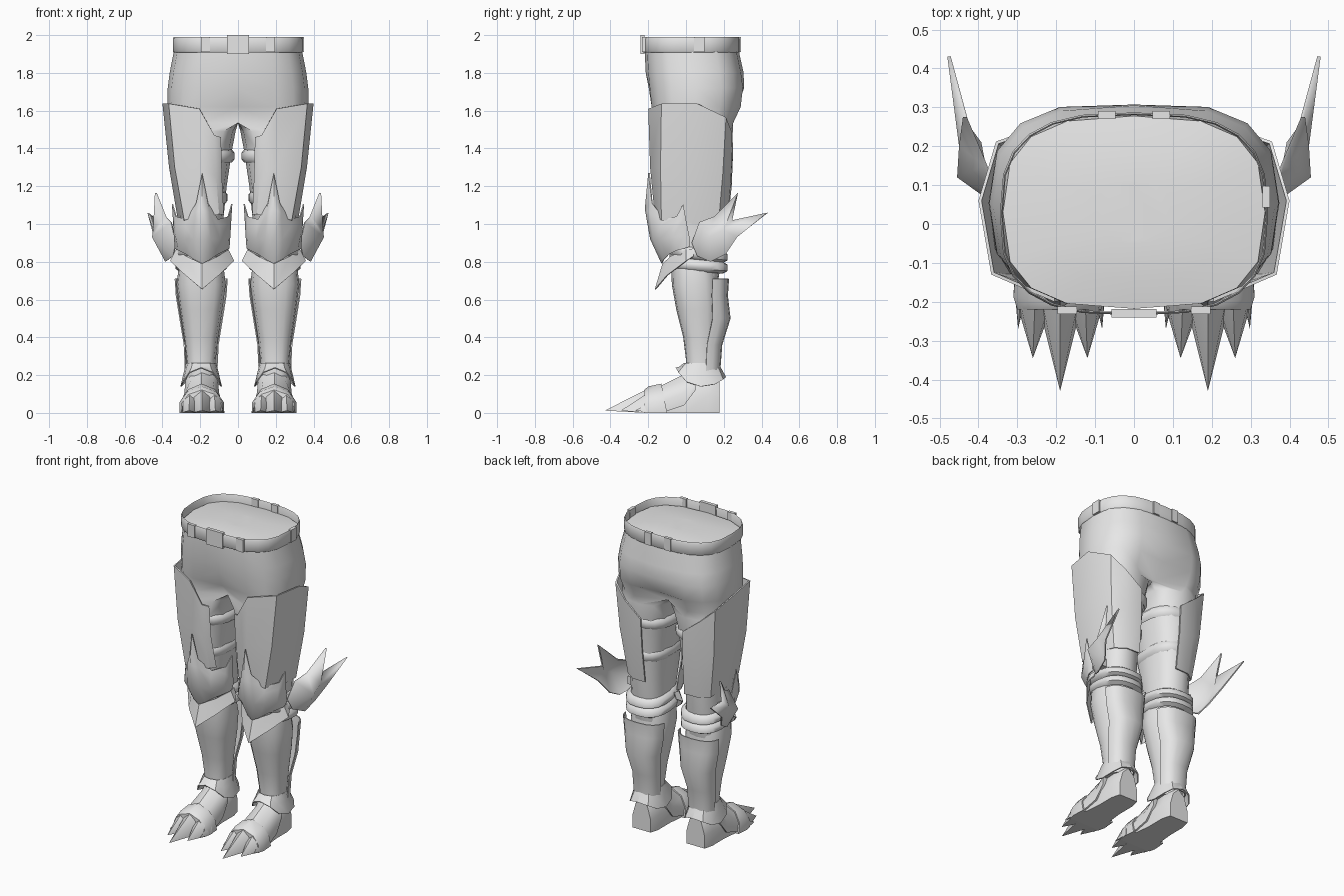
import bpy, bmesh, math

if "Cube" in bpy.data.objects:
    bpy.data.objects.remove(bpy.data.objects["Cube"])

steel = bpy.data.materials.new("light_grey")
steel.diffuse_color = (0.8, 0.8, 0.8, 1)
steel.use_nodes = True
steel.node_tree.nodes["Principled BSDF"].inputs["Base Color"].default_value = steel.diffuse_color
CX = 0.195  # leg centre


def build(name, verts, faces, thick=0, mirror=True, angle=40, seam=False):
    """Mesh object; optional shell thickness and mirroring across x = 0."""
    bm = bmesh.new()
    vs = [bm.verts.new(v) for v in verts]
    for f in faces:
        bm.faces.new([vs[i] for i in f])
    bmesh.ops.recalc_face_normals(bm, faces=bm.faces)
    if thick:
        bmesh.ops.solidify(bm, geom=bm.faces[:], thickness=thick)
        bmesh.ops.recalc_face_normals(bm, faces=bm.faces)
    if seam:  # open the inner wall so both halves join
        inner = [f for f in bm.faces if all(v.co.x < 1e-4 for v in f.verts)]
        bmesh.ops.delete(bm, geom=inner, context='FACES')
    me = bpy.data.meshes.new(name)
    bm.to_mesh(me)
    bm.free()
    me.shade_smooth()
    me.set_sharp_from_angle(angle=math.radians(angle))
    me.materials.append(steel)
    ob = bpy.data.objects.new(name, me)
    bpy.context.collection.objects.link(ob)
    if mirror:
        m = ob.modifiers.new("mirror", 'MIRROR')
        m.use_clip = seam
        m.use_mirror_merge = seam
    return ob


def loft(name, rows, closed=True, caps=False, loop=False, **kw):
    """Skin a list of equal-length point rows."""
    n, r = len(rows[0]), len(rows)
    faces = []
    for i in range(r if loop else r - 1):
        for j in range(n if closed else n - 1):
            a, b = i * n, ((i + 1) % r) * n
            k = (j + 1) % n
            faces.append((a + j, a + k, b + k, b + j))
    if caps:
        faces += [tuple(range(n)), tuple(range((r - 1) * n, r * n))]
    return build(name, [p for row in rows for p in row], faces, **kw)


ANG = [i * 22.5 for i in range(9)] + [180 + i * 30 for i in range(1, 6)]


def ring(z, cx, rin, rout, yf, yb, k=0, angles=ANG, p=0.8):
    """Rounded section, from the front round the outside to the back."""
    pts, cy = [], (yf + yb) / 2
    for a in angles:
        s, c = math.sin(math.radians(a)), math.cos(math.radians(a))
        s = math.copysign(abs(s) ** p, s) if abs(s) > 1e-6 else 0
        c = math.copysign(abs(c) ** p, c) if abs(c) > 1e-6 else 0
        x = cx + s * (rout if s > 0 else rin)
        y = -c * (yb - yf) / 2
        pts.append((x, cy + y * (1 - k * max(0, 1 - x / 0.15)), z))
    return pts


def band(name, z, h, t, cx, rx, yf, yb, tilt=0, n=20):
    """Rounded strap running round a section."""
    angs = [i * 360 / n for i in range(n)]
    rows = []
    for o, dz in ((0, -h), (t, -h * .5), (t, h * .5), (0, h), (-.01, 0)):
        r = ring(z + dz, cx, rx + o, rx + o, yf - o, yb + o, 0, angs)
        rows.append([(x, y, q + tilt * y) for x, y, q in r])
    return loft(name, rows, loop=True, angle=60)


def box(name, c, s, mirror=False):
    pts = [[(c[0] + a * s[0] / 2, c[1] + b * s[1] / 2, c[2] + d * s[2] / 2)
            for a, b in ((-1, -1), (1, -1), (1, 1), (-1, 1))] for d in (-1, 1)]
    return loft(name, pts, caps=True, mirror=mirror)


# Trousers: half pelvis flowing into one leg, with a slightly domed top
pelvis = [
    (1.962, 0, 0, .1, -.05, .11), (1.956, 0, 0, .23, -.14, .20),
    (1.942, 0, 0, .337, -.218, .278), (1.9, 0, 0, .342, -.218, .283),
    (1.8, 0, 0, .362, -.213, .305), (1.72, 0, 0, .372, -.205, .315, .03),
    (1.62, 0, 0, .374, -.195, .303, .12), (1.535, 0, 0, .365, -.182, .262, .35)]
leg = [
    (1.49, .16, .147, .21, -.178, .248), (1.4, .187, .157, .168, -.17, .24),
    (1.2, .19, .13, .138, -.15, .225), (1.0, CX, .115, .115, -.13, .207),
    (.85, CX, .11, .11, -.09, .195), (.7, CX, .105, .105, -.07, .17)]
loft("trousers", [ring(*s, p=.7) for s in pelvis] + [ring(*s) for s in leg],
     caps=True, seam=True, angle=60)

# Belt, buckle and belt loops
angs = [i * 15 for i in range(24)]
loft("belt", [ring(z, 0, r, r, -.225 - r + .335, .28 + r - .338, 0, angs, .7) for z, r in
              ((1.908, .34), (1.915, .345), (1.98, .345), (1.99, .341), (1.985, .338))],
     loop=True, mirror=False, angle=60)
box("buckle", (0, -.23, 1.95), (.115, .022, .1))
box("front_belt_loop", (.172, -.222, 1.95), (.05, .02, .08), True)
box("back_belt_loop", (.07, .28, 1.95), (.045, .02, .08), True)
box("side_belt_loop", (.34, .07, 1.95), (.02, .055, .08))

# Thigh plate: columns of bottom, middle, top points, wrapping to the back
thigh = [
    [(.075, -.11, 1.05), (.085, -.15, 1.25), (.09, -.165, 1.46)],
    [(.10, -.14, 1.05), (.115, -.178, 1.25), (.125, -.187, 1.47)],
    [(.19, -.165, 1.04), (.195, -.19, 1.3), (.205, -.2, 1.61)],
    [(.285, -.13, 1.02), (.335, -.135, 1.3), (.367, -.13, 1.637)],
    [(.315, .04, 1.0), (.365, .05, 1.3), (.4, .06, 1.637)],
    [(.295, .17, .98), (.335, .195, 1.27), (.355, .212, 1.565)],
    [(.23, .215, .98), (.25, .238, 1.23), (.265, .244, 1.485)],
    [(.14, .218, .98), (.145, .242, 1.2), (.15, .25, 1.395)]]
loft("thigh_plate", thigh, closed=False, thick=.008, angle=35)

# Straps on thigh and behind the knee
band("upper_thigh_strap", 1.36, .035, .014, .186, .153, -.155, .226)
band("lower_thigh_strap", 1.14, .035, .014, .19, .12, -.13, .208)
band("upper_knee_strap", .85, .032, .026, CX, .11, -.07, .195, -.12)
band("lower_knee_strap", .785, .032, .026, CX, .11, -.06, .195, -.08)


def sym_panel(name, half, **kw):
    """Panel symmetric about the leg centre, from centre column outwards."""
    cols = [[(CX - .005 - d, y, z) for d, y, z in c] for c in half[:0:-1]]
    cols += [[(CX - .005 + d, y, z) for d, y, z in c] for c in half]
    return loft(name, cols, closed=False, **kw)


# Knee guard with three points
sym_panel("knee_guard", [
    [(0, -.13, .79), (0, -.19, .92), (0, -.218, 1.08), (0, -.2, 1.27)],
    [(.04, -.12, .81), (.045, -.175, .92), (.04, -.19, 1.06), (.032, -.18, 1.11)],
    [(.085, -.09, .84), (.095, -.14, .92), (.09, -.135, .99), (.085, -.115, 1.025)],
    [(.125, -.05, .86), (.14, -.07, .93), (.14, -.06, 1.0), (.14, -.05, 1.04)],
    [(.145, -.01, .87), (.15, -.01, .94), (.155, -.01, 1.03), (.16, -.015, 1.105)],
    [(.14, .02, .88), (.145, .02, .92), (.145, .015, .95), (.145, .01, .97)]],
    thick=.006, angle=60)

# Chevron plate below the knee
sym_panel("knee_lower_plate", [
    [(0, -.165, .655), (0, -.125, .79)],
    [(.09, -.1, .73), (.085, -.08, .83)],
    [(.17, .0, .805), (.14, .0, .865)],
    [(.15, .04, .83), (.135, .04, .87)]], thick=.006, angle=30)

# Spiked wing on the outside of the knee, fanned from a raised boss
wing = [(.33, .03, .90), (.355, .07, 1.01), (.385, .15, 1.04), (.44, .275, 1.165),
        (.43, .245, 1.02), (.48, .43, 1.06), (.445, .27, .93), (.40, .21, .84),
        (.385, .13, .80), (.345, .06, .83)]
boss = [(.455, .12, .93), (.45, .2, .97)]
build("knee_wing", wing + boss,
      [(0, 1, 10), (1, 2, 10), (2, 11, 10), (2, 3, 11), (3, 4, 11), (4, 5, 11),
       (5, 6, 11), (6, 7, 11), (7, 10, 11), (7, 8, 10), (8, 9, 10), (9, 0, 10)],
      thick=.008, angle=75)
box("wing_mount", (.315, .08, .90), (.05, .06, .05), True)

# Greave: shin tube and overlapping calf plate
loft("shin_guard", [ring(z, CX, r, r, f, b) for z, r, f, b in (
    (.765, .12, -.078, .16), (.68, .13, -.075, .17), (.55, .113, -.052, .175),
    (.4, .09, -.015, .165), (.28, .077, .0, .16), (.17, .075, .0, .16))], caps=True)
back = [96 + i * 21 for i in range(9)]
loft("calf_plate", [ring(z, CX, r, r, f, b, 0, back) for z, r, f, b in (
    (.71, .141, .02, .228), (.62, .135, .02, .222), (.5, .116, .01, .236),
    (.36, .093, .0, .192), (.2, .086, .0, .18))], closed=False, thick=.006)

# Flared ankle cuff, dipping at the sides
full = [i * 30 for i in range(12)]
cuff = []
for z, r, f, b, lift in ((.265, .08, -.01, .17, 0), (.215, .092, -.035, .19, .03),
                         (.14, .11, -.055, .212, .1)):
    row = ring(z, CX, r, r, f, b, 0, full)
    cuff.append([(x, y, q + lift * math.cos(math.radians(a)) ** 2 * (1 if a < 90 or a > 270 else .5))
                 for (x, y, q), a in zip(row, full)])
loft("ankle_cuff", cuff, thick=.006, angle=30)


def arch(y, w, h, z0=0.0, lean=0.0):
    """Flat-bottomed foot section; lean pushes the crest back."""
    prof = ((-1, 0), (-1, .4), (-.65, .8), (0, 1), (.65, .8), (1, .4), (1, 0))
    return [(CX - .003 + a * w, y + lean * b, z0 + b * (h - z0)) for a, b in prof]


# Foot: heel block running into the sole, instep plate, toe cap
loft("heel", [arch(.178, .065, .2), arch(.12, .08, .24), arch(0, .08, .21),
              arch(-.14, .095, .11)], caps=True)
loft("instep_plate", [arch(.05, .086, .25, .12), arch(-.01, .092, .205, .04),
                      arch(-.13, .105, .145)], caps=True)
loft("toe_cap", [arch(-.1, .112, .155, 0, -.03), arch(-.18, .118, .14, 0, -.02),
                 arch(-.22, .108, .122)], caps=True)

# Claws at the toe
for label, dx, hw, y0, tip, top in (("middle", 0, .055, -.21, -.43, .124),
                                    ("inner", -.065, .045, -.21, -.345, .1),
                                    ("outer", .065, .045, -.21, -.345, .1),
                                    ("inner_edge", -.1, .018, -.16, -.27, .07),
                                    ("outer_edge", .1, .018, -.16, -.27, .07)):
    x = CX - .005 + dx
    build(label + "_claw",
          [(x - hw, y0, .0), (x + hw, y0, .0), (x + hw * .8, y0, top * .7), (x, y0, top),
           (x - hw * .8, y0, top * .7), (x + dx * .08, tip, .012)],
          [(0, 1, 2, 3, 4), (0, 1, 5), (1, 2, 5), (2, 3, 5), (3, 4, 5), (4, 0, 5)], angle=60)
